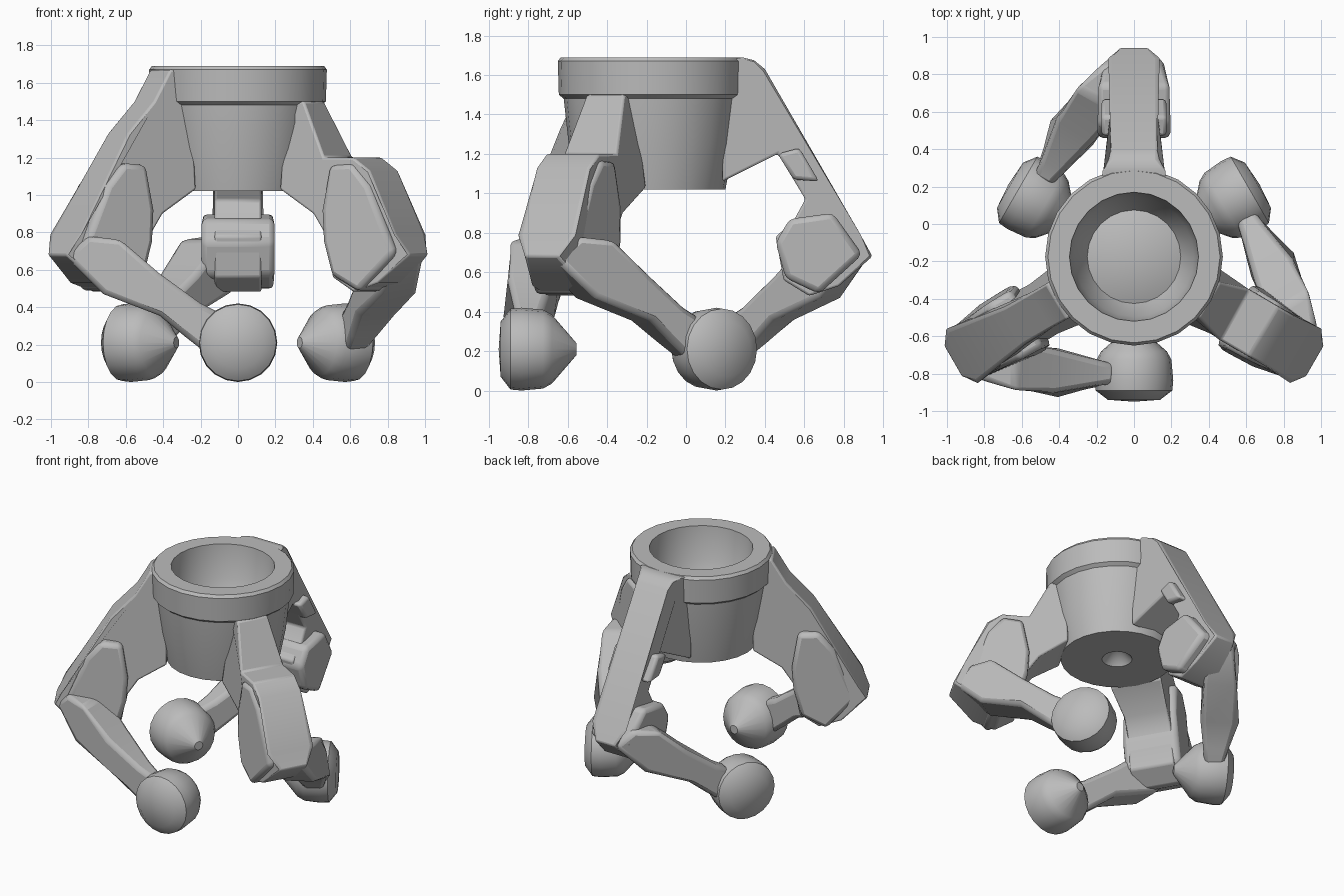
import bpy, bmesh, math
from mathutils import Matrix

cube = bpy.data.objects.get("Cube")
if cube:
    bpy.data.objects.remove(cube)

CENTRE = Matrix.Translation((0, -0.175, 0))

grey = bpy.data.materials.new("plain grey")
grey.use_nodes = True
grey.diffuse_color = (0.5, 0.5, 0.5, 1)
grey.node_tree.nodes["Principled BSDF"].inputs["Base Color"].default_value = (0.5, 0.5, 0.5, 1)


def finish(name, bm, matrix, bevel=0.0, angle=30):
    bmesh.ops.recalc_face_normals(bm, faces=bm.faces)
    bm.transform(CENTRE @ matrix)
    mesh = bpy.data.meshes.new(name)
    bm.to_mesh(mesh)
    bm.free()
    mesh.materials.append(grey)
    ob = bpy.data.objects.new(name, mesh)
    bpy.context.collection.objects.link(ob)
    if bevel:
        mod = ob.modifiers.new("Bevel", "BEVEL")
        mod.width = bevel
        mod.segments = 2
        mod.limit_method = "ANGLE"
    bpy.ops.object.select_all(action="DESELECT")
    ob.select_set(True)
    bpy.context.view_layer.objects.active = ob
    bpy.ops.object.shade_smooth_by_angle(angle=math.radians(angle))


def slab(name, profile, span, matrix, bevel):
    """Extrude a (y, z) profile along x; span(y, z) gives the two x limits."""
    bm = bmesh.new()
    sides = [[bm.verts.new((span(y, z)[s], y, z)) for y, z in profile] for s in (0, 1)]
    bm.faces.new(sides[0])
    bm.faces.new(sides[1][::-1])
    n = len(profile)
    for i in range(n):
        j = (i + 1) % n
        bm.faces.new((sides[0][i], sides[0][j], sides[1][j], sides[1][i]))
    finish(name, bm, matrix, bevel)


def lathe(name, profile, sides, matrix, angle=30):
    """Spin a (radius, height) profile about z; radius 0 closes it."""
    bm = bmesh.new()
    rings = []
    for r, h in profile:
        count = sides if r else 1
        rings.append([bm.verts.new((r * math.cos(math.tau * k / sides),
                                    r * math.sin(math.tau * k / sides), h))
                      for k in range(count)])
    for a, b in zip(rings, rings[1:]):
        for k in range(sides):
            m = (k + 1) % sides
            quad = [a[k % len(a)], a[m % len(a)], b[m % len(b)], b[k % len(b)]]
            bm.faces.new(list(dict.fromkeys(quad)))
    finish(name, bm, matrix, 0, angle)


# Hub: thick rim, slightly narrower body, open bowl above and small recess below
lathe("hub", [(0, 1.15), (0.1, 1.02), (0.375, 1.02), (0.42, 1.25), (0.445, 1.48),
              (0.47, 1.5), (0.475, 1.67), (0.46, 1.69), (0.345, 1.69),
              (0.32, 1.45), (0.25, 1.33), (0, 1.42)], 24, Matrix())

# Arm outlines in (radius, height)
tip = [(1.06, 0.79), (1.12, 0.68), (0.95, 0.53), (0.8, 0.48), (0.67, 0.56), (0.63, 0.78)]
hollow = [(0.72, 0.86), (0.78, 0.97), (0.72, 1.07), (0.64, 1.2), (0.36, 1.06)]
web = [(0.55, 0.9), (0.36, 1.03)]
ridge = [(0.36, 1.67), (0.46, 1.69), (0.52, 1.675), (0.575, 1.63)]
notched = [(0.36, 1.67), (0.48, 1.67), (0.58, 1.5), (0.74, 1.33)]
elbow = [(0.36, 1.5), (0.47, 1.5), (0.62, 1.2), (0.8, 1.2), (0.9, 1.13)]
outlines = {"back": ridge + tip + hollow,
            "right": notched + tip + web,
            "left": elbow + tip + web}

# Housing around the knee: low on the back arm, tall on the side arms
low_shell = [(0.63, 0.75), (0.7, 0.87), (0.92, 0.9), (1.07, 0.69), (0.85, 0.49), (0.68, 0.57)]
tall_shell = [(0.63, 0.75), (0.62, 0.92), (0.66, 1.16), (0.8, 1.17),
              (0.9, 1.05), (1.05, 0.69), (0.85, 0.48), (0.68, 0.57)]
knob = [(0.72, 1.07), (0.64, 1.2), (0.75, 1.23), (0.85, 1.06)]
link = [(0.1, 0.37), (0.2, 0.42), (0.42, 0.58), (0.63, 0.76), (0.8, 0.78), (0.92, 0.67),
        (0.72, 0.47), (0.42, 0.355), (0.28, 0.24), (0.1, 0.1)]


def back_arm_width(y, z):
    # Flared where it meets the hub, narrowed at the tip
    w = 0.175 if y < 0.5 else 0.075 if y > 1.1 else 0.125
    return -w, w


def side_arm_width(y, z):
    # Narrow strip at the top, broad around the knee
    w = 0.11 if z > 1.3 else 0.095 if y > 1.1 else 0.18 if y < 0.5 else 0.155
    return -w, w


def housing_width(y, z):
    w = 0.15 if y > 0.95 else 0.175 if z > 1 else 0.195
    return -w, w


def link_width(y, z):
    # Thin at the foot, swelling and leaning inward at the knee
    return -min(0.66 + 0.17 * y, 0.96 - 0.37 * y), -max(0.45, 0.6 - 0.25 * y)


for i, side in enumerate(("back", "right", "left")):
    turn = Matrix.Rotation(math.radians(120 * i), 4, "Z")
    rear = side == "back"
    # Upper arm and its wider housing
    slab(side + "_upper_arm", outlines[side], back_arm_width if rear else side_arm_width,
         turn, 0.012)
    slab(side + "_arm_housing", low_shell if rear else tall_shell, housing_width, turn, 0.03)
    if rear:
        slab("back_arm_knob", knob, housing_width, turn, 0.02)
    # Lower link runs sideways to the foot, in a plane facing outward
    swing = turn @ Matrix.Rotation(math.radians(-30), 4, "Z")
    slab(side + "_lower_link", link, link_width, swing, 0.03)
    # Rounded foot with a cone pointing inward
    foot = swing @ Matrix.Translation((0, 0, 0.21)) @ Matrix.Rotation(-math.pi / 2, 4, "Y")
    lathe(side + "_foot", [(0, 0.38), (0.03, 0.38), (0.175, 0.505), (0.2, 0.55),
                           (0.21, 0.66), (0.205, 0.715), (0.14, 0.765), (0, 0.775)],
          20, foot, 40)
